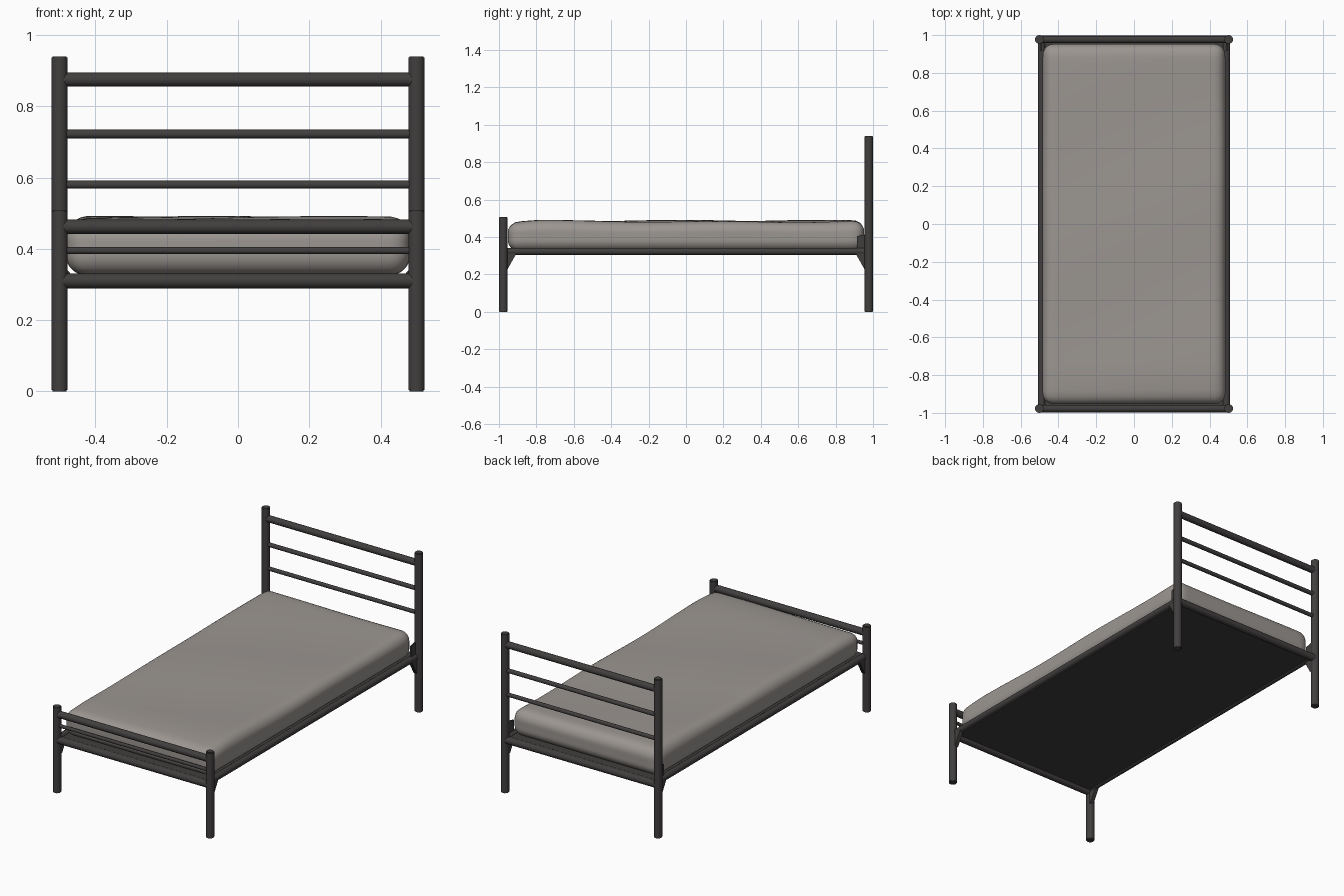
import bpy, bmesh, math
from mathutils import Vector

if "Cube" in bpy.data.objects:
    bpy.data.objects.remove(bpy.data.objects["Cube"])


def material(name, rgb):
    m = bpy.data.materials.new(name)
    m.diffuse_color = (*rgb, 1)
    m.use_nodes = True
    m.node_tree.nodes["Principled BSDF"].inputs["Base Color"].default_value = m.diffuse_color
    return m


METAL = material("dark metal", (0.053, 0.049, 0.048))
FABRIC = material("warm grey fabric", (0.33, 0.305, 0.285))


def finish(name, bm, mat, angle=40):
    bmesh.ops.recalc_face_normals(bm, faces=bm.faces)
    me = bpy.data.meshes.new(name)
    bm.to_mesh(me)
    bm.free()
    ob = bpy.data.objects.new(name, me)
    bpy.context.collection.objects.link(ob)
    me.materials.append(mat)
    bpy.ops.object.select_all(action='DESELECT')
    ob.select_set(True)
    bpy.context.view_layer.objects.active = ob
    bpy.ops.object.shade_smooth_by_angle(angle=math.radians(angle))
    return ob


def tube(name, a, b, r, bevel=0.0):
    a, b = Vector(a), Vector(b)
    bm = bmesh.new()
    bmesh.ops.create_cone(bm, cap_ends=True, segments=24, radius1=r, radius2=r, depth=(b - a).length)
    if bevel:
        rims = [e for e in bm.edges if abs(e.verts[0].co.z - e.verts[1].co.z) < 1e-5]
        bmesh.ops.bevel(bm, geom=rims, offset=bevel, segments=2, affect='EDGES')
    rot = (b - a).to_track_quat('Z', 'Y').to_matrix()
    for v in bm.verts:
        v.co = rot @ v.co + (a + b) / 2
    return finish(name, bm, METAL)


def plate(name, x, thick, outline):
    """Prism: (y, z) outline pushed along x."""
    bm = bmesh.new()
    f = bm.faces.new([bm.verts.new((x - thick / 2, y, z)) for y, z in outline])
    ext = bmesh.ops.extrude_face_region(bm, geom=[f])
    for v in ext['geom']:
        if isinstance(v, bmesh.types.BMVert):
            v.co.x += thick
    return finish(name, bm, METAL)


PX, PY = 0.501, 0.977

# Posts, side rails, corner gussets
for sx, side in ((-1, "left"), (1, "right")):
    for sy, end, h in ((-1, "front", 0.508), (1, "back", 0.94)):
        tube(f"{end}_{side}_post", (sx * PX, sy * PY, 0), (sx * PX, sy * PY, h), 0.023, 0.003)
        plate(f"{end}_{side}_gusset", sx * 0.494, 0.022,
              [(sy * 0.905, 0.315), (sy * 0.965, 0.315), (sy * 0.965, 0.225), (sy * 0.953, 0.23)])
    plate(f"head_{side}_bracket", sx * 0.491, 0.008,
          [(0.915, 0.33), (0.965, 0.33), (0.965, 0.415), (0.915, 0.405)])
    tube(f"{side}_side_rail", (sx * 0.489, -PY, 0.323), (sx * 0.489, PY, 0.323), 0.0195)

# Cross rails of footboard and headboard
for end, y, rails in (("foot", -PY, ((0.31, 0.021), (0.395, 0.01), (0.462, 0.02))),
                      ("head", PY, ((0.31, 0.021), (0.58, 0.0115), (0.722, 0.0125), (0.875, 0.0195)))):
    for i, (z, r) in enumerate(rails):
        tube(f"{end}_rail_{i + 1}", (-PX, y, z), (PX, y, z), r)

# Bed base board
bm = bmesh.new()
bmesh.ops.create_cube(bm, size=1)
for v in bm.verts:
    v.co = Vector((v.co.x * 0.97, v.co.y * 1.94, v.co.z * 0.02 + 0.32))
finish("bed_base", bm, METAL)

# Soft mattress: dense box rounded at its edges, with gentle bumps on top
bm = bmesh.new()
bmesh.ops.create_cube(bm, size=2)
bmesh.ops.subdivide_edges(bm, edges=bm.edges[:], cuts=31, use_grid_fill=True)
half, r = Vector((0.484, 0.953, 0.08)), 0.06
for v in bm.verts:
    p = Vector([math.sin(c * math.pi / 2) * h for c, h in zip(v.co, half)])
    q = Vector([max(r - h, min(h - r, c)) for c, h in zip(p, half)])
    p = q + (p - q).normalized() * r
    up = max(0, p.z / half.z)
    p.z += up * (0.004 * math.sin(5 * p.x + 2.2 * p.y + 2) + 0.003 * math.cos(7 * p.y - 3 * p.x))
    p.z -= up * 0.012 * max(0, (-p.y - 0.78) / 0.17)
    p.x *= 1 + 0.006 * math.sin(6 * p.y) * up
    v.co = p + Vector((0, 0, 0.405))
finish("mattress", bm, FABRIC, 60)
